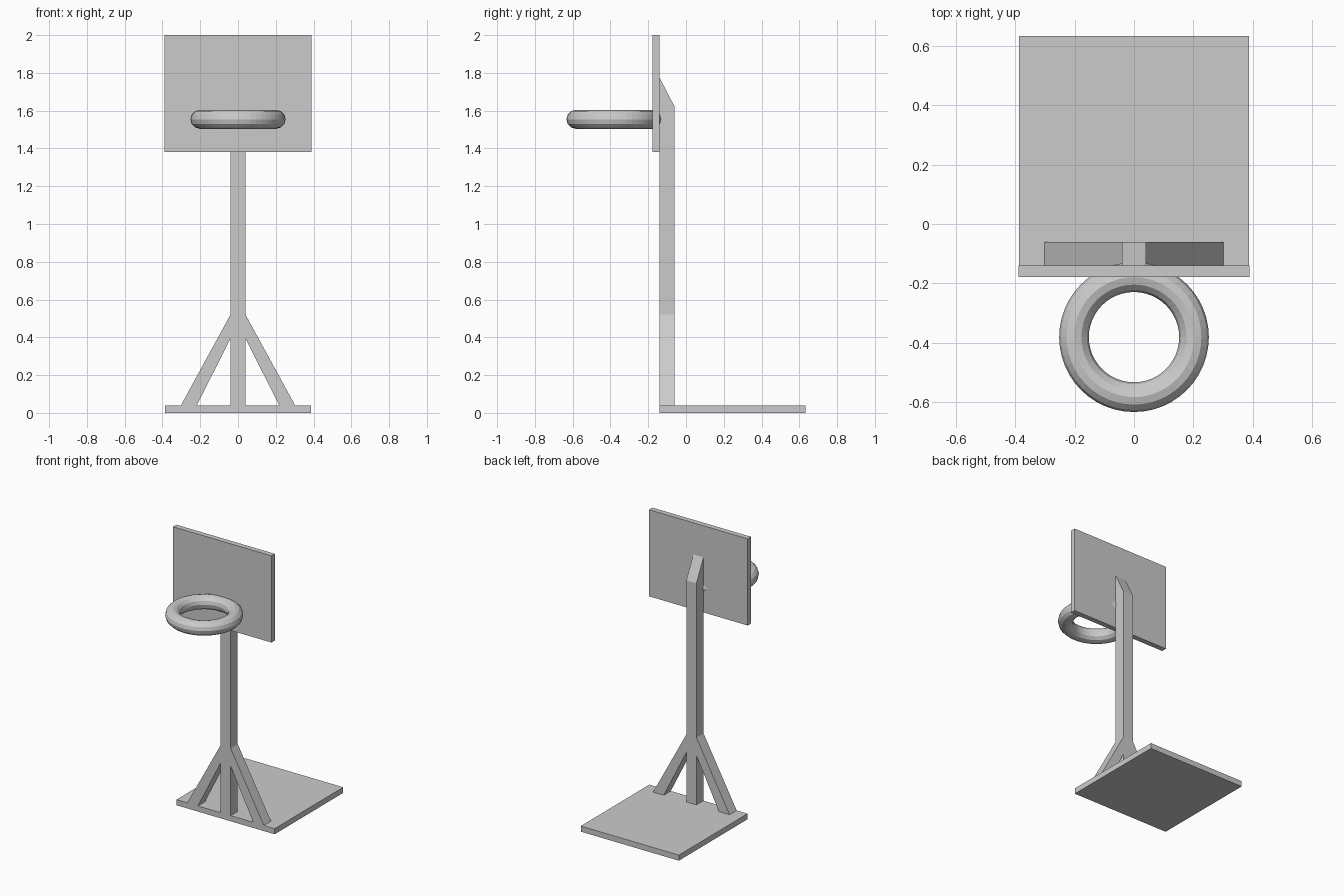
import bpy, bmesh

if "Cube" in bpy.data.objects:
    bpy.data.objects.remove(bpy.data.objects["Cube"])


def prism(name, profile, axis, lo, hi):
    """Extrude a 2D profile along x (profile = y,z) or y (profile = x,z)."""
    bm = bmesh.new()
    place = (lambda p: (lo, p[0], p[1])) if axis == 'x' else (lambda p: (p[0], lo, p[1]))
    face = bm.faces.new([bm.verts.new(place(p)) for p in profile])
    ext = bmesh.ops.extrude_face_region(bm, geom=[face])
    verts = [g for g in ext["geom"] if isinstance(g, bmesh.types.BMVert)]
    d = hi - lo
    bmesh.ops.translate(bm, verts=verts, vec=(d, 0, 0) if axis == 'x' else (0, d, 0))
    bmesh.ops.recalc_face_normals(bm, faces=bm.faces[:])
    mesh = bpy.data.meshes.new(name)
    bm.to_mesh(mesh)
    bm.free()
    obj = bpy.data.objects.new(name, mesh)
    bpy.context.collection.objects.link(obj)
    return obj


def rect(a0, b0, a1, b1):
    return [(a0, b0), (a1, b0), (a1, b1), (a0, b1)]


FRONT, BACK = -0.14, -0.06  # depth of post and braces

# Floor plate
prism("base_plate", rect(FRONT, 0, 0.633, 0.04), 'x', -0.387, 0.387)

# Post with slanted top
prism("post", [(FRONT, 0.04), (BACK, 0.04), (BACK, 1.62), (FRONT, 1.775)],
      'x', -0.04, 0.04)

# Diagonal braces, mirrored
for side, label in ((1, "right"), (-1, "left")):
    prof = [(0.218, 0.04), (0.302, 0.04), (0.04, 0.52), (0.04, 0.393)]
    prism(label + "_brace", [(side * x, z) for x, z in prof], 'y', FRONT, BACK)

# Backboard
prism("backboard", rect(-0.389, 1.382, 0.389, 2.0), 'y', -0.178, FRONT)

# Thick hoop, faceted
bpy.ops.mesh.primitive_torus_add(major_segments=48, minor_segments=12,
                                 major_radius=0.202, minor_radius=0.05,
                                 location=(0, -0.381, 1.554))
bpy.context.object.name = "hoop"
